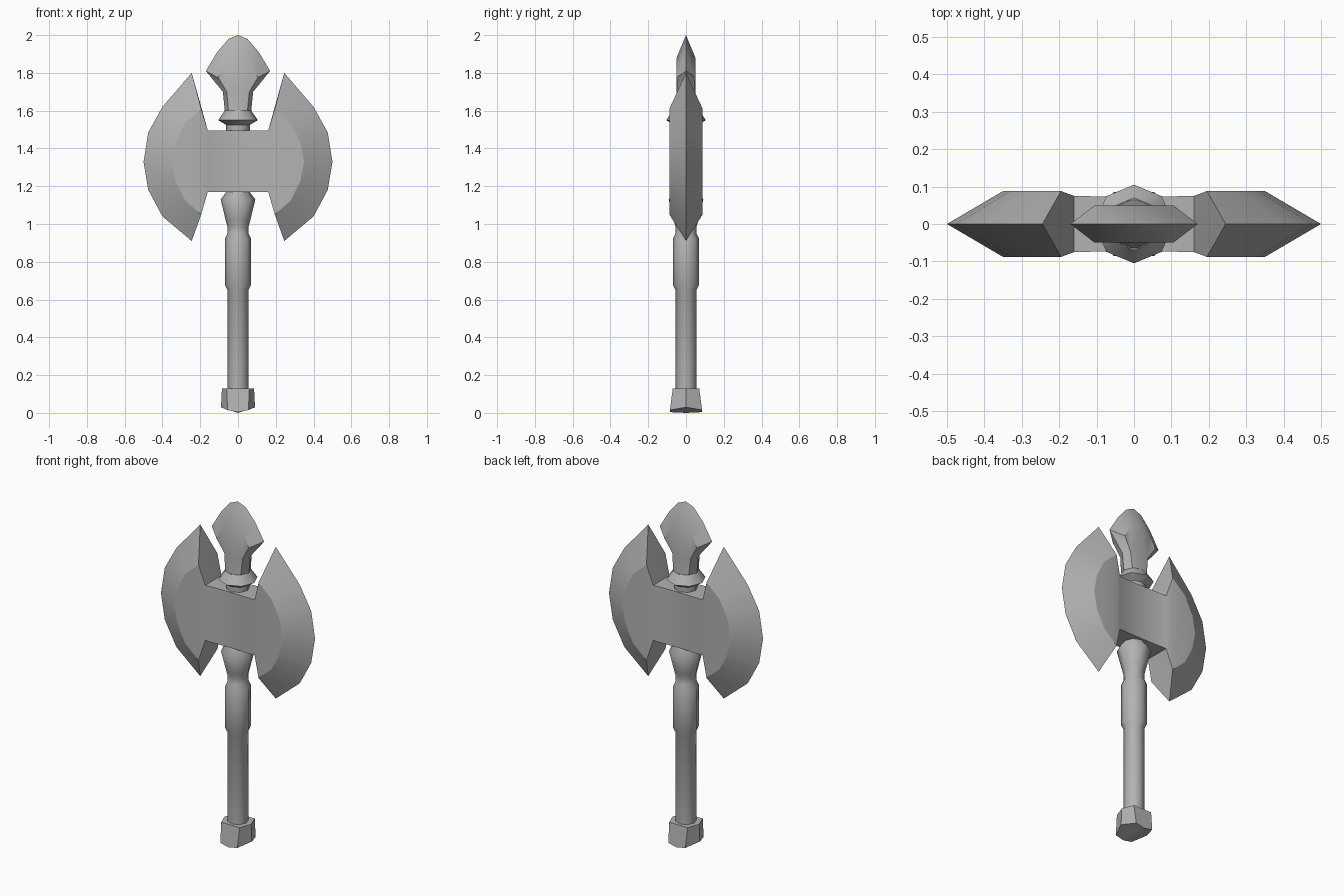
import bpy, bmesh, math

if "Cube" in bpy.data.objects:
    bpy.data.objects.remove(bpy.data.objects["Cube"])

steel = bpy.data.materials.new("grey steel")
steel.diffuse_color = (0.45, 0.45, 0.45, 1)
steel.use_nodes = True
steel.node_tree.nodes["Principled BSDF"].inputs["Base Color"].default_value = steel.diffuse_color


def add_part(name, verts, faces, mirror=(), angle=30):
    """Mesh part, optionally mirrored about the centre planes."""
    me = bpy.data.meshes.new(name)
    me.from_pydata(verts, [], faces)
    ob = bpy.data.objects.new(name, me)
    bpy.context.collection.objects.link(ob)
    me.materials.append(steel)
    bpy.ops.object.select_all(action='DESELECT')
    ob.select_set(True)
    bpy.context.view_layer.objects.active = ob
    if mirror:
        mod = ob.modifiers.new("mirror", 'MIRROR')
        mod.use_axis = [a in mirror for a in "xyz"]
        mod.merge_threshold = 0.001
        bpy.ops.object.modifier_apply(modifier="mirror")
    bm = bmesh.new()
    bm.from_mesh(me)
    bmesh.ops.recalc_face_normals(bm, faces=bm.faces)
    bm.to_mesh(me)
    bm.free()
    bpy.ops.object.shade_smooth_by_angle(angle=math.radians(angle))
    return ob


def lathe(name, profile, sides=8):
    """Eight-sided turned part from (radius, height) pairs."""
    verts = [(r * math.cos(math.tau * i / sides), r * math.sin(math.tau * i / sides), z)
             for r, z in profile for i in range(sides)]
    faces = [(k * sides + i, k * sides + (i + 1) % sides,
              (k + 1) * sides + (i + 1) % sides, (k + 1) * sides + i)
             for k in range(len(profile) - 1) for i in range(sides)]
    last = (len(profile) - 1) * sides
    faces += [tuple(range(sides)), tuple(range(last, last + sides))]
    return add_part(name, verts, faces, angle=50)


# Shaft, thicker grip, and flared socket under the head
lathe("shaft", [(0.056, 0.1), (0.056, 0.65), (0.07, 0.68), (0.07, 0.92),
                (0.056, 0.95), (0.056, 0.985), (0.065, 1.02), (0.092, 1.13),
                (0.062, 1.17), (0.062, 1.25)])

# Collar above the head
lathe("collar", [(0.062, 1.45), (0.064, 1.525), (0.105, 1.55), (0.07, 1.60)])

# Pommel: hexagonal block with a ridged base
pommel = [(0.085, 0, 0.13), (0.06, -0.07, 0.13), (0, -0.07, 0.13), (0, 0, 0.13),
          (0.09, 0, 0.03), (0.055, -0.085, 0.015), (0, -0.085, 0.004), (0, 0, 0)]
add_part("pommel", pommel, [(0, 1, 2, 3), (0, 4, 5, 1), (1, 5, 6, 2), (4, 7, 6, 5)],
         mirror="xy", angle=25)

# Axe head: one quarter, mirrored left-right and front-back
edge = [(0.245, 1.80), (0.40, 1.62), (0.475, 1.485), (0.50, 1.33),
        (0.475, 1.18), (0.40, 1.04), (0.245, 0.91)]
arc = [(0.195, 1.61), (0.28, 1.535), (0.33, 1.435), (0.35, 1.33),
       (0.33, 1.225), (0.28, 1.125), (0.195, 1.05)]
head = [(x, 0, z) for x, z in edge] + [(x, -0.088, z) for x, z in arc]
head += [(0.16, -0.075, 1.495), (0.16, -0.075, 1.17),   # 14, 15 block corners
         (0, -0.072, 1.495), (0, -0.072, 1.17),         # 16, 17 block middle
         (0.16, 0, 1.495), (0.16, 0, 1.17),             # 18, 19 inner edges
         (0, 0, 1.495), (0, 0, 1.17)]                   # 20, 21 centre
faces = [(i, i + 1, i + 8, i + 7) for i in range(6)]    # sharpened bevel
faces += [tuple(range(7, 14)),                          # flat cheek
          (7, 13, 15, 14), (14, 15, 17, 16),            # step and block front
          (0, 7, 14, 18), (6, 19, 15, 13),              # inner blade edges
          (14, 16, 20, 18), (15, 19, 21, 17)]           # block top and bottom
add_part("axe_head", head, faces, mirror="xy", angle=28)

# Spear-like finial: one quarter, mirrored
finial = [(0, 0, 2.0), (0.05, 0, 1.98), (0.11, 0, 1.91), (0.17, 0, 1.81),   # rim
          (0, -0.05, 1.88), (0.065, -0.05, 1.85), (0.105, -0.05, 1.775),    # cheek
          (0.08, 0, 1.70), (0.06, -0.042, 1.70), (0, -0.05, 1.70),          # neck top
          (0.068, 0, 1.58), (0.048, -0.048, 1.58), (0, -0.068, 1.58)]       # neck base
add_part("finial", finial,
         [(0, 1, 5, 4), (1, 2, 5), (2, 3, 6, 5), (3, 7, 8, 6),
          (4, 5, 8, 9), (5, 6, 8), (7, 10, 11, 8), (8, 11, 12, 9)],
         mirror="xy", angle=35)
